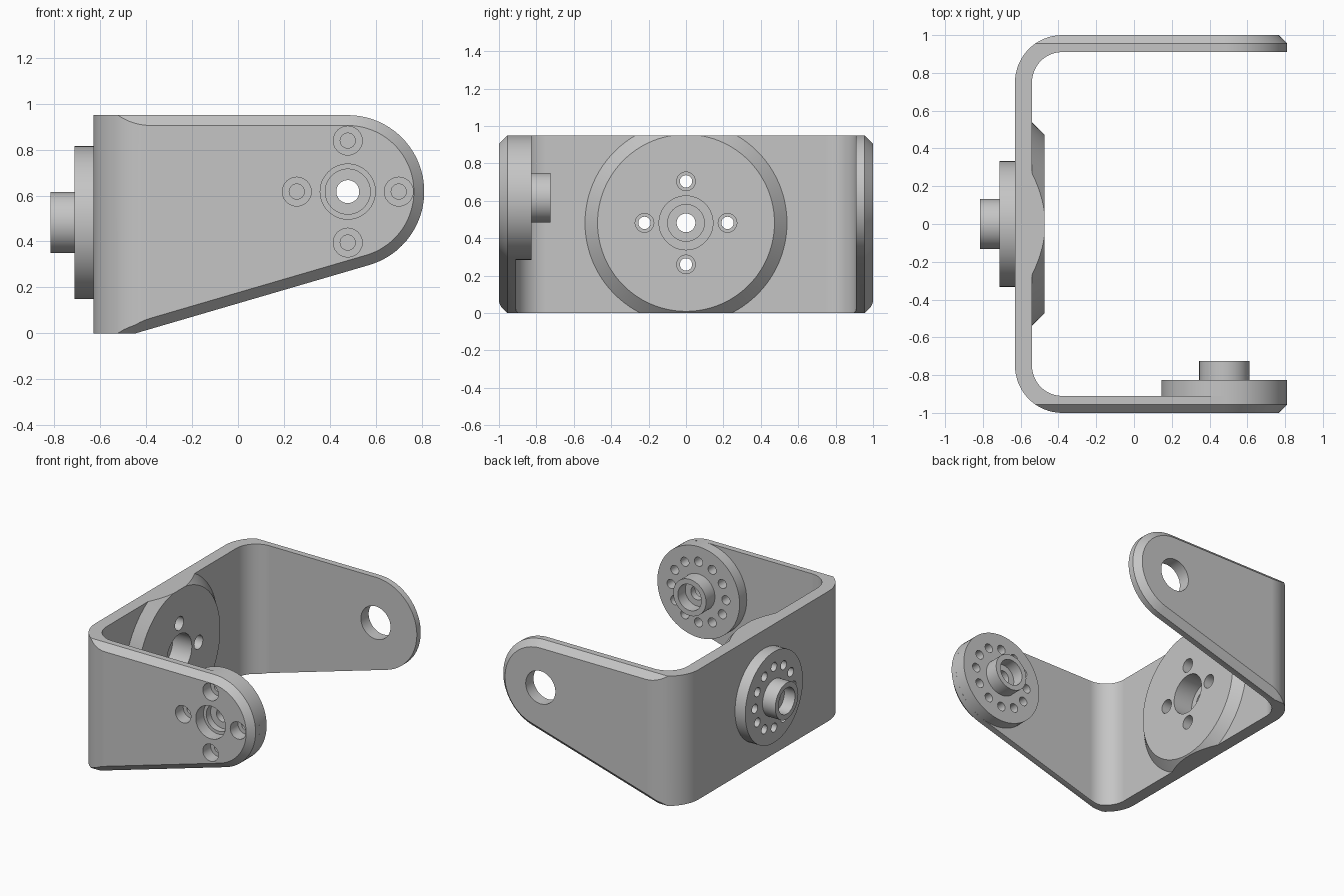
import bpy, bmesh
from math import sin, cos, tan, pi, radians
from mathutils import Vector

if "Cube" in bpy.data.objects:
    bpy.data.objects.remove(bpy.data.objects["Cube"], do_unlink=True)

grey = bpy.data.materials.new("plain grey")
grey.use_nodes = True
grey.diffuse_color = (0.56, 0.56, 0.56, 1)
grey.node_tree.nodes["Principled BSDF"].inputs["Base Color"].default_value = (0.56, 0.56, 0.56, 1)

SEGS = 64
THICK = 0.09
PIVOT_X, PIVOT_Z, TIP_R = 0.478, 0.617, 0.333
HUB_Z = 0.482
BOLT_R = 0.222


def loft(bm, rings, closed=False):
    """Skin matching rings; cap the ends unless the loft closes on itself."""
    rows = [[bm.verts.new(p) for p in ring] for ring in rings]
    pairs = list(zip(rows, rows[1:]))
    if closed:
        pairs.append((rows[-1], rows[0]))
    else:
        bm.faces.new(rows[0])
        bm.faces.new(rows[-1])
    n = len(rows[0])
    for a, b in pairs:
        for i in range(n):
            j = (i + 1) % n
            bm.faces.new((a[i], a[j], b[j], b[i]))


def turned(bm, centre, axis, profile, closed=False, segs=SEGS):
    """Revolve (distance, radius) points about a horizontal axis."""
    axis, up = Vector(axis), Vector((0, 0, 1))
    side = axis.cross(up)
    loft(bm, [[Vector(centre) + axis * d
               + (side * cos(2 * pi * i / segs) + up * sin(2 * pi * i / segs)) * r
               for i in range(segs)] for d, r in profile], closed)


def bolt_ring(bm, centre, axis, count, radius, span):
    """Ring of small drill cylinders around an axis."""
    axis, up = Vector(axis), Vector((0, 0, 1))
    side = axis.cross(up)
    for k in range(count):
        a = 2 * pi * k / count
        c = Vector(centre) + (side * cos(a) + up * sin(a)) * BOLT_R
        turned(bm, c, axis, [(span[0], radius), (span[1], radius)], segs=24)


def make(name, bm):
    bmesh.ops.recalc_face_normals(bm, faces=bm.faces[:])
    mesh = bpy.data.meshes.new(name)
    bm.to_mesh(mesh)
    bm.free()
    mesh.materials.append(grey)
    ob = bpy.data.objects.new(name, mesh)
    bpy.context.collection.objects.link(ob)
    return ob


def activate(ob):
    bpy.ops.object.select_all(action='DESELECT')
    ob.select_set(True)
    bpy.context.view_layer.objects.active = ob


def boolean(ob, tool, operation):
    activate(ob)
    mod = ob.modifiers.new(operation.title(), 'BOOLEAN')
    mod.operation, mod.solver, mod.object = operation, 'EXACT', tool
    bpy.ops.object.modifier_apply(modifier=mod.name)
    bpy.data.objects.remove(tool, do_unlink=True)


def finish(ob):
    activate(ob)
    bpy.ops.object.shade_smooth_by_angle(angle=radians(30))
    mod = ob.modifiers.new("Even shading", 'WEIGHTED_NORMAL')
    mod.keep_sharp = True


# U-shaped strip with rounded corners, overlong so the envelope trims it
def strip_side(r):
    pts = []
    for cy, start in ((-0.75, 270), (0.75, 180)):
        for i in range(17):
            a = radians(start - 90 * i / 16)
            pts.append((-0.38 + r * cos(a), cy + r * sin(a)))
    return [(1, -0.75 - r)] + pts + [(1, 0.75 + r)]


outline = strip_side(0.25) + strip_side(0.25 - THICK)[::-1]
bm = bmesh.new()
loft(bm, [[(x, y, z) for x, y in outline] for z in (-0.2, 1.2)])
bracket = make("bracket", bm)

# Raised round pad on the inside of the back wall
bm = bmesh.new()
turned(bm, (-0.54, 0, HUB_Z), (1, 0, 0), [(-0.03, 0.54), (0, 0.54), (0.065, 0.473)], segs=96)
boolean(bracket, make("pad", bm), 'UNION')


# Side outline of the arms, chamfered toward the outer faces
def arm_outline(inset, y):
    slope = radians(16.3)
    r = TIP_R - inset
    pts = [(-0.9, PIVOT_Z + r)]
    for i in range(41):
        a = pi / 2 - (pi - slope) * i / 40
        pts.append((PIVOT_X + r * cos(a), PIVOT_Z + r * sin(a)))
    x, z = pts[-1]
    pts += [(x - (z - inset) / tan(slope), inset), (-0.9, inset)]
    return [(px, y, pz) for px, pz in pts]


bm = bmesh.new()
loft(bm, [arm_outline(i, y) for i, y in
          ((0.065, -1.02), (0, -0.955), (0, 0.955), (0.065, 1.02))])
boolean(bracket, make("envelope", bm), 'INTERSECT')

# Holes in the back wall and both arms
bm = bmesh.new()
wall, arm = (-0.6, 0, HUB_Z), (PIVOT_X, -0.95, PIVOT_Z)
turned(bm, wall, (1, 0, 0), [(-0.2, 0.144), (0.3, 0.144)])
bolt_ring(bm, wall, (1, 0, 0), 4, 0.05, (-0.2, 0.3))
turned(bm, arm, (0, 1, 0), [(-0.2, 0.12), (0.2, 0.12)])
turned(bm, arm, (0, 1, 0), [(1.7, 0.12), (2.1, 0.12)])
bolt_ring(bm, arm, (0, 1, 0), 4, 0.063, (-0.2, 0.2))
boolean(bracket, make("drills", bm), 'DIFFERENCE')
finish(bracket)

# Two drive discs: flange, raised hub, stepped bore and twelve bolt holes
HORN = [(0, 0.098), (0, 0.333), (0.083, 0.333), (0.083, 0.133), (0.186, 0.133),
        (0.186, 0.095), (0.1, 0.095), (0.1, 0.05), (0.05, 0.05), (0.05, 0.098)]
for name, centre, axis in (("arm_drive_disc", (PIVOT_X, -0.91, PIVOT_Z), (0, 1, 0)),
                           ("back_drive_disc", (-0.63, 0, HUB_Z), (-1, 0, 0))):
    bm = bmesh.new()
    turned(bm, centre, axis, HORN, closed=True)
    disc = make(name, bm)
    bm = bmesh.new()
    bolt_ring(bm, centre, axis, 12, 0.033, (-0.1, 0.3))
    boolean(disc, make("drills", bm), 'DIFFERENCE')
    finish(disc)
